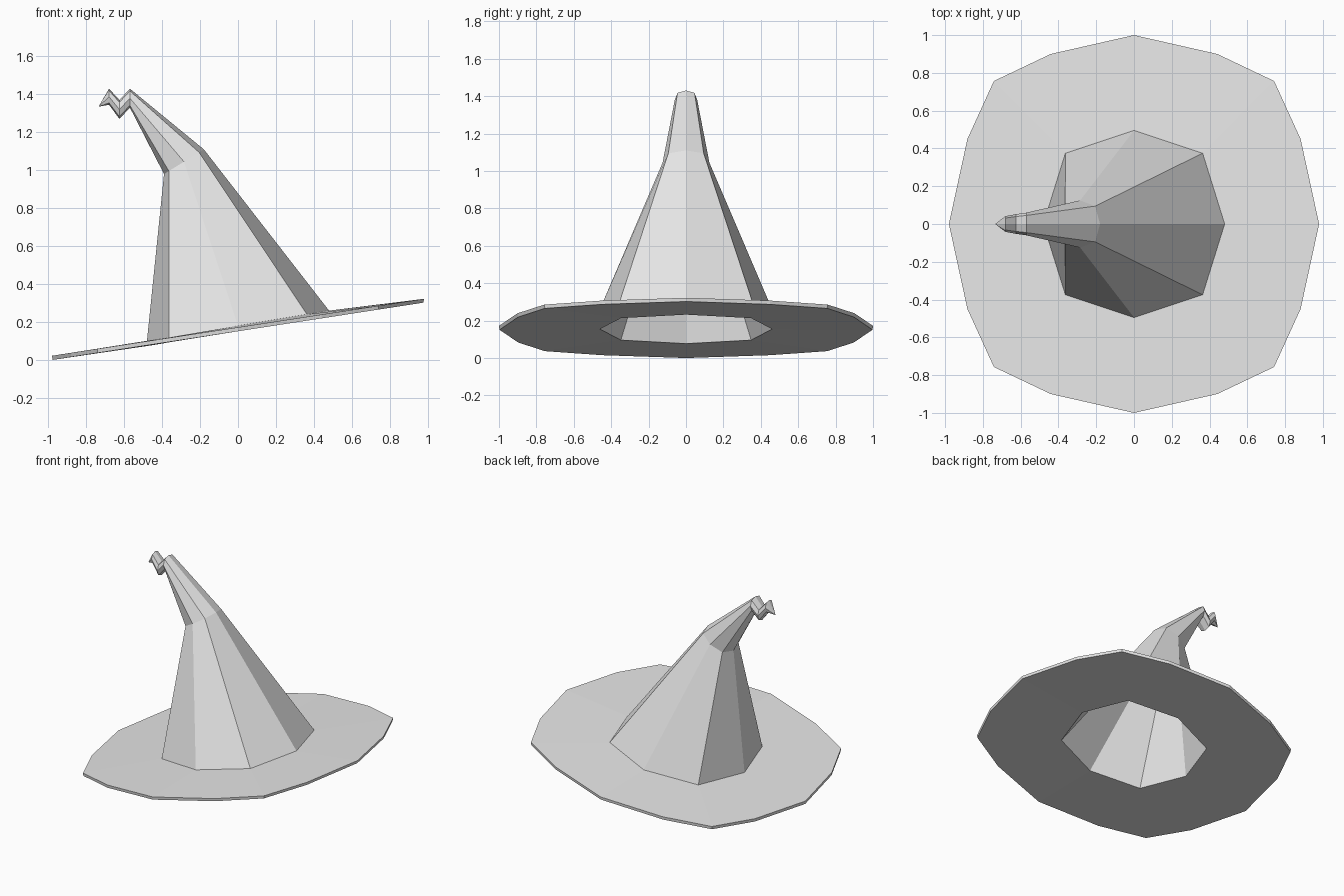
import bpy

cube = bpy.data.objects.get("Cube")
if cube:
    bpy.data.objects.remove(cube, do_unlink=True)

# Single plain felt colour
felt = bpy.data.materials.new("grey_felt")
felt.use_nodes = True
felt.diffuse_color = (0.8, 0.8, 0.8, 1)
felt.node_tree.nodes["Principled BSDF"].inputs["Base Color"].default_value = (0.8, 0.8, 0.8, 1)

# Boxy sixteen-sided outline, one quadrant repeated four times
outline = [(1, 0), (0.9, 0.45), (0.757, 0.757), (0.45, 0.9)]
for i in range(12):
    x, y = outline[i]
    outline.append((-y, x))


def ring(high, low, half_width, step=2):
    """Tilted loop through two (x, z) points; step 2 gives 8 sides, 1 gives 16."""
    mx, mz = (high[0] + low[0]) / 2, (high[1] + low[1]) / 2
    return [(mx + u * (high[0] - mx), v * half_width, mz + u * (high[1] - mz))
            for u, v in outline[::step]]


def loft(name, rings):
    """Skin consecutive rings; a one-point ring closes an end."""
    verts, faces, starts = [], [], []
    for r in rings:
        starts.append(len(verts))
        verts += r
    for k in range(len(rings) - 1):
        na, nb = len(rings[k]), len(rings[k + 1])
        n = min(m for m in (na, nb) if m > 1)
        for i in range(n):
            a = [starts[k] + (i * na // n + j) % na for j in range(na // n + 1)]
            b = [starts[k + 1] + (i * nb // n + j) % nb for j in range(nb // n + 1)]
            if na == 1:
                a = [starts[k]]
            if nb == 1:
                b = [starts[k + 1]]
            faces.append(b + a[::-1])
    mesh = bpy.data.meshes.new(name)
    mesh.from_pydata(verts, [], faces)
    mesh.materials.append(felt)
    mesh.update()
    obj = bpy.data.objects.new(name, mesh)
    bpy.context.collection.objects.link(obj)
    return obj


base = ring((0.48, 0.26), (-0.48, 0.10), 0.495)
hole = ring((0.455, 0.232), (-0.455, 0.077), 0.46)

# Bent crown with crumpled tip
loft("crown", [
    [(-0.735, 0, 1.335)],
    ring((-0.68, 1.43), (-0.68, 1.345), 0.042),
    ring((-0.625, 1.37), (-0.625, 1.27), 0.052),
    ring((-0.57, 1.43), (-0.57, 1.33), 0.06),
    ring((-0.18, 1.11), (-0.39, 0.98), 0.125),
    base,
])

# Thin tilted brim, open in the middle
loft("brim", [
    base,
    ring((0.98, 0.322), (-0.98, 0.022), 1.0, 1),
    ring((0.978, 0.302), (-0.978, 0.0), 0.997, 1),
    hole,
])

# Hollow inside of the crown
loft("crown_lining", [
    hole,
    ring((-0.205, 1.08), (-0.37, 0.985), 0.1),
    [(-0.55, 0, 1.37)],
])
